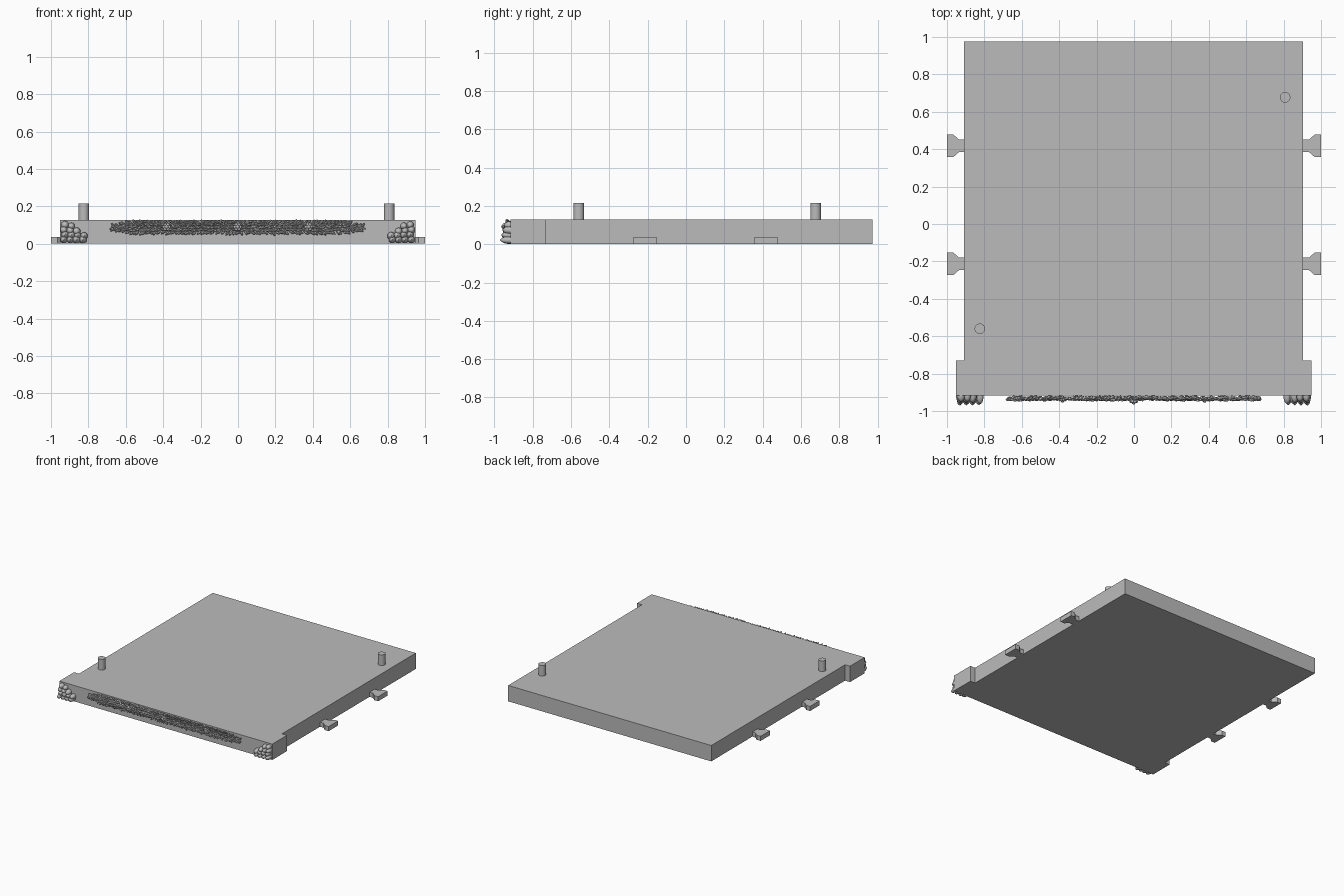
import bpy, bmesh, math, random
from mathutils import Matrix, Vector

random.seed(4)
cube = bpy.data.objects.get("Cube")
if cube:
    bpy.data.objects.remove(cube, do_unlink=True)

GREY = (0.5, 0.5, 0.5, 1)
mat = bpy.data.materials.new("plain grey")
mat.use_nodes = True
mat.diffuse_color = GREY
mat.node_tree.nodes["Principled BSDF"].inputs["Base Color"].default_value = GREY

CX = -0.002        # centre line of the slab
FRONT = -0.917     # front face of the slab
TOP = 0.128


def finish(name, bm, smooth=False):
    bmesh.ops.recalc_face_normals(bm, faces=bm.faces)
    mesh = bpy.data.meshes.new(name)
    bm.to_mesh(mesh)
    bm.free()
    mesh.materials.append(mat)
    obj = bpy.data.objects.new(name, mesh)
    bpy.context.collection.objects.link(obj)
    if smooth:
        bpy.ops.object.select_all(action='DESELECT')
        obj.select_set(True)
        bpy.context.view_layer.objects.active = obj
        bpy.ops.object.shade_smooth_by_angle(angle=math.radians(40))
    return obj


def prism(name, outline, height):
    bm = bmesh.new()
    face = bm.faces.new([bm.verts.new((x, y, 0)) for x, y in outline])
    up = bmesh.ops.extrude_face_region(bm, geom=[face])
    verts = [g for g in up["geom"] if isinstance(g, bmesh.types.BMVert)]
    bmesh.ops.translate(bm, vec=(0, 0, height), verts=verts)
    return finish(name, bm)


def blob(bm, pos, size, turn=Matrix.Identity(4), detail=1):
    shape = Matrix.Translation(pos) @ turn @ Matrix.Diagonal((*size, 1))
    bmesh.ops.create_icosphere(bm, subdivisions=detail, radius=1, matrix=shape)


# Slab with a wider band along the front
half = [(0.95, FRONT), (0.95, -0.73), (0.906, -0.73), (0.906, 0.975)]
prism("base_slab", [(CX + x, y) for x, y in half] +
      [(CX - x, y) for x, y in reversed(half)], TOP)

# Flared connector tabs on both sides
tab = [(0.89, 0.033), (0.935, 0.033), (0.966, 0.06), (1.0, 0.06)]
for side, s in (("left", 1), ("right", -1)):
    for place, cy in (("front", -0.213), ("back", 0.418)):
        prism(f"{side}_{place}_tab", [(s * x, cy + w) for x, w in tab] +
              [(s * x, cy - w) for x, w in reversed(tab)], 0.037)

# Locating pins
for name, x, y in (("left_back_pin", 0.808, 0.677), ("right_front_pin", -0.824, -0.56)):
    bm = bmesh.new()
    bmesh.ops.create_cone(bm, cap_ends=True, segments=32, radius1=0.028, radius2=0.028,
                          depth=0.114, matrix=Matrix.Translation((x, y, 0.157)))
    finish(name, bm, True)

# Heaps of rounded stones at the front corners, highest at the outside
for side, s in (("left", 1), ("right", -1)):
    bm = bmesh.new()
    for row, count in enumerate((4, 4, 3, 2)):
        for i in range(count):
            x = 0.929 - i * 0.034 - (row % 2) * 0.006
            z = 0.022 + row * 0.026 - i * 0.002 * row
            r = random.uniform(0.019, 0.022)
            depth = 0.055 - row * 0.007 - i * 0.001
            blob(bm, (CX + s * x, FRONT, z), (r, depth, r), detail=2)
    finish(f"{side}_stone_heap", bm, True)

# Leafy garland on the front face, tapering at both ends
bm = bmesh.new()
LENGTH, STEPS, ROWS = 0.665, 36, 5
for s in (1, -1):
    for i in range(STEPS):
        t = i / (STEPS - 1)
        taper = min(1, (1 - t) * 5 + 0.3)
        for row in range(ROWS):
            v = row / (ROWS - 1) * 2 - 1
            x = t * LENGTH + random.uniform(-0.006, 0.006)
            z = 0.087 + v * 0.028 * taper + random.uniform(-0.003, 0.003)
            y = FRONT - 0.012 - 0.008 * (1 - v * v) + random.uniform(-0.004, 0.004)
            angle = s * (-v * 0.7 + random.uniform(-0.35, 0.35))
            turn = (Matrix.Rotation(angle, 4, 'Y') @ Matrix.Rotation(-0.35 * s, 4, 'Z')
                    @ Matrix.Rotation(random.uniform(-0.6, 0.6), 4, 'X'))
            blob(bm, (CX + s * x, y, z), (0.019, 0.009, 0.007), turn)
finish("garland_leaves", bm)

# Berry knots at the middle and halfway along each arm
bm = bmesh.new()
for cx, out in ((0, 0.032), (0.38, 0.022), (-0.38, 0.022)):
    for k in range(6):
        a = k * math.tau / 6
        blob(bm, (CX + cx + 0.014 * math.cos(a), FRONT - out, 0.09 + 0.014 * math.sin(a)),
             (0.009, 0.009, 0.009), detail=2)
    blob(bm, (CX + cx, FRONT - out - 0.006, 0.09), (0.01, 0.01, 0.01), detail=2)
finish("garland_knots", bm, True)
